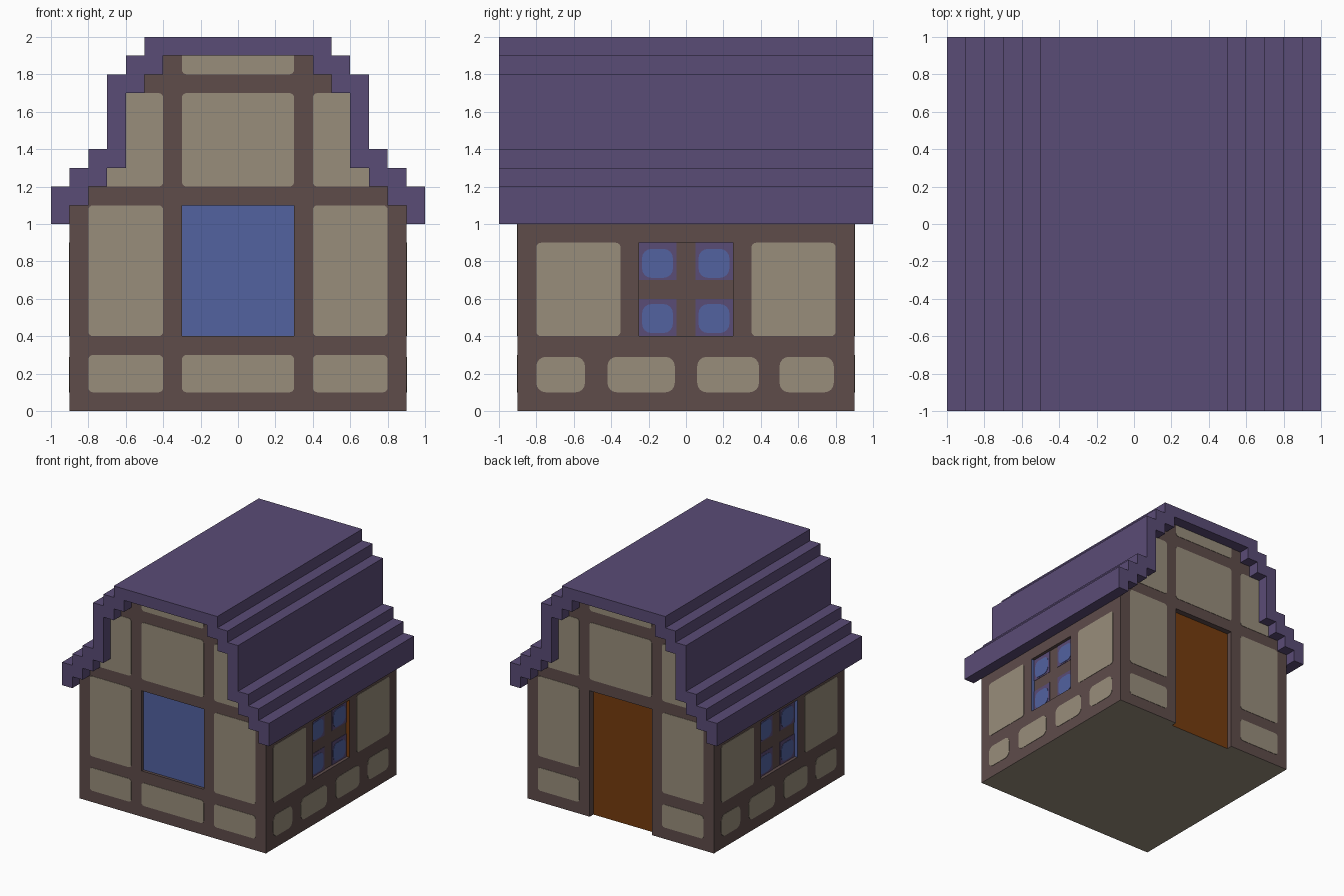
import bpy, bmesh, math
from mathutils import Matrix, Vector

cube = bpy.data.objects.get("Cube")
if cube:
    bpy.data.objects.remove(cube, do_unlink=True)


def material(name, rgb):
    lin = [((c / 255 + 0.055) / 1.055) ** 2.4 for c in rgb] + [1.0]
    m = bpy.data.materials.new(name)
    m.use_nodes = True
    m.diffuse_color = lin
    bsdf = next(n for n in m.node_tree.nodes if n.type == 'BSDF_PRINCIPLED')
    bsdf.inputs["Base Color"].default_value = lin
    bsdf.inputs["Roughness"].default_value = 0.9
    return m


TIMBER = material("timber brown", (94, 76, 74))
PLASTER = material("plaster beige", (152, 141, 123))
PURPLE = material("roof purple", (90, 76, 118))
GLASS = material("glass blue", (82, 98, 160))
DOOR = material("door orange brown", (118, 60, 14))


def prisms(name, polys, near, far, mats, angle=0.0):
    """Extrude (u, z) polygons from y=near to y=far, then turn about z."""
    bm = bmesh.new()
    for pts in polys:
        f = bm.faces.new([bm.verts.new((u, near, v)) for u, v in pts])
        ext = bmesh.ops.extrude_face_region(bm, geom=[f])
        moved = [v for v in ext["geom"] if isinstance(v, bmesh.types.BMVert)]
        bmesh.ops.translate(bm, vec=(0, far - near, 0), verts=moved)
    bmesh.ops.recalc_face_normals(bm, faces=bm.faces)
    bmesh.ops.rotate(bm, cent=(0, 0, 0), verts=bm.verts,
                     matrix=Matrix.Rotation(math.radians(angle), 3, 'Z'))
    me = bpy.data.meshes.new(name)
    bm.to_mesh(me)
    bm.free()
    for m in mats:
        me.materials.append(m)
    ob = bpy.data.objects.new(name, me)
    bpy.context.collection.objects.link(ob)
    return ob


def rect(u0, u1, v0, v1):
    return [(u0, v0), (u1, v0), (u1, v1), (u0, v1)]


def rounded(pts, radii):
    """Round right-angled corners with small arcs."""
    out = []
    for i, p in enumerate(pts):
        r = radii[i]
        if r == 0:
            out.append(p)
            continue
        p = Vector(p)
        a = (Vector(pts[i - 1]) - p).normalized()
        b = (Vector(pts[(i + 1) % len(pts)]) - p).normalized()
        for k in range(5):
            t = k * math.pi / 8
            q = p + r * (a * (1 - math.sin(t)) + b * (1 - math.cos(t)))
            out.append((q.x, q.y))
    return out


def panel(u0, u1, v0, v1, r=0.025):
    return rounded(rect(u0, u1, v0, v1), [r] * 4)


def mirrored(half):
    return half + [(-u, v) for u, v in reversed(half)]


def flipped(poly):
    return [(-u, v) for u, v in reversed(poly)]


# Stepped profiles: outside of the roof, and its underside / the gable wall
outer = [(1, 1), (1, 1.2), (.9, 1.2), (.9, 1.3), (.8, 1.3), (.8, 1.4),
         (.7, 1.4), (.7, 1.8), (.6, 1.8), (.6, 1.9), (.5, 1.9), (.5, 2)]
inner = [(.9, 1), (.9, 1.1), (.8, 1.1), (.8, 1.2), (.7, 1.2), (.7, 1.3),
         (.6, 1.3), (.6, 1.7), (.5, 1.7), (.5, 1.8), (.4, 1.8), (.4, 1.9)]
W = 0.9            # wall distance from the centre
T = 0.003          # plate thickness

# Roof shell with overhang
prisms("roof", [mirrored(outer) + list(reversed(mirrored(inner)))], -1, 1, [PURPLE])

# House body with recesses for the door and windows
body = prisms("house_body", [mirrored([(.9, 0)] + inner)], -W, W,
              [TIMBER, PLASTER, GLASS, DOOR])
SIDE_IN, FRONT_IN, DOOR_IN = 0.03, 0.025, 0.05
cuts = [(rect(-.3, .3, .4, 1.1), FRONT_IN, 0), (rect(-.3, .3, -.2, 1.1), DOOR_IN, 180),
        (rect(-.25, .25, .4, .9), SIDE_IN, 90), (rect(-.25, .25, .4, .9), SIDE_IN, 270)]
for poly, depth, ang in cuts:
    cutter = prisms("recess_cutter", [poly], -W - 0.2, -W + depth, [TIMBER], ang)
    cutter.hide_render = True
    mod = body.modifiers.new("recess", 'BOOLEAN')
    mod.operation = 'DIFFERENCE'
    mod.solver = 'EXACT'
    mod.object = cutter
    bpy.context.view_layer.objects.active = body
    bpy.ops.object.modifier_apply(modifier=mod.name)
    bpy.data.objects.remove(cutter, do_unlink=True)

# Colour the floor, the front glass and the door by facing direction
for f in body.data.polygons:
    f.material_index = 0
    if f.normal.z < -0.9 and f.center.z < 0.01:
        f.material_index = 1
    elif abs(f.normal.y) > 0.9 and abs(f.center.y) < W - 0.01:
        f.material_index = 3 if f.center.y > 0 else 2

# Plaster panels on the gable walls
gable_corner = rounded([(.4, 1.2), (.7, 1.2), (.7, 1.3), (.6, 1.3), (.6, 1.7), (.4, 1.7)],
                       [.025, 0, 0, 0, 0, .025])
gable = [panel(-.3, .3, 1.2, 1.7),
         rounded(rect(-.3, .3, 1.8, 1.9), [.025, .025, 0, 0])]
for poly in (gable_corner, panel(.4, .8, .4, 1.1), panel(.4, .8, .1, .3)):
    gable += [poly, flipped(poly)]
prisms("front_panels", gable + [panel(-.3, .3, .1, .3)], -W - T, -W, [PLASTER])
prisms("back_panels", gable, -W - T, -W, [PLASTER], 180)

# Plaster panels and four-pane windows on the side walls
side = [panel(-.8, -.35, .4, .9), panel(.35, .8, .4, .9),
        panel(-.8, -.54, .1, .29, .05), panel(-.42, -.06, .1, .29, .05),
        panel(.06, .39, .1, .29, .05), panel(.5, .79, .1, .29, .05)]
frames = [rect(u, u + .2, v, v + .2) for u in (-.25, .05) for v in (.4, .7)]
panes = [panel(u, u + .165, v, v + .155, .05) for u in (-.235, .067) for v in (.417, .712)]
for label, ang in (("left", 90), ("right", 270)):
    prisms(label + "_panels", side, -W - T, -W, [PLASTER], ang)
    back = -W + SIDE_IN
    prisms(label + "_window_frames", frames, back - T, back, [PURPLE], ang)
    prisms(label + "_window_panes", panes, back - 2 * T, back - T, [GLASS], ang)
